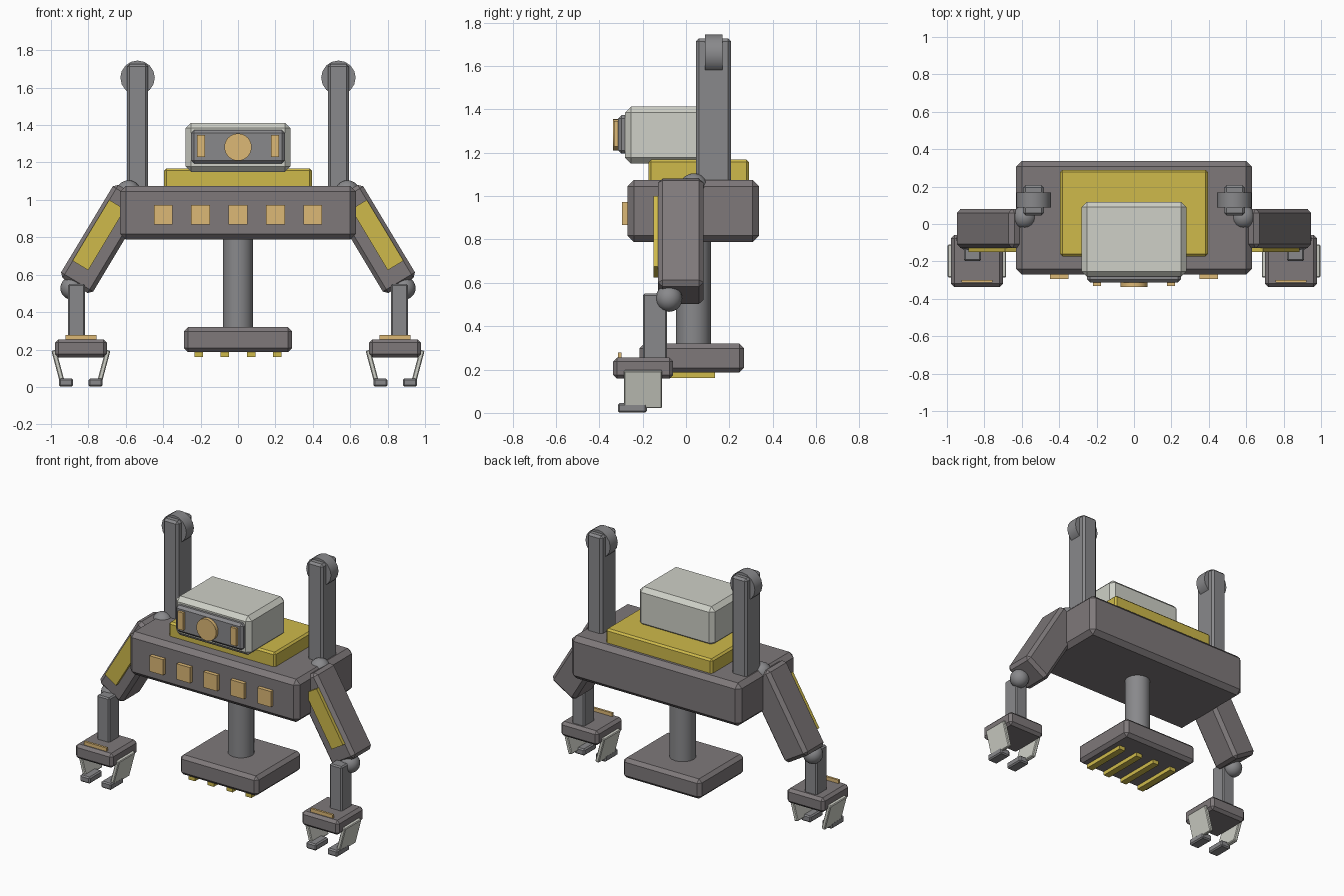
import bpy, bmesh, math
from mathutils import Matrix, Vector

if "Cube" in bpy.data.objects:
    bpy.data.objects.remove(bpy.data.objects["Cube"])


def material(name, rgb):
    m = bpy.data.materials.new(name)
    m.diffuse_color = (*rgb, 1)
    m.use_nodes = True
    m.node_tree.nodes["Principled BSDF"].inputs["Base Color"].default_value = m.diffuse_color
    return m


DARK = material("dark_grey", (0.21, 0.19, 0.195))
GREY = material("mid_grey", (0.25, 0.25, 0.26))
PALE = material("pale_shell", (0.62, 0.63, 0.57))
YELLOW = material("yellow", (0.62, 0.49, 0.07))
AMBER = material("amber", (0.72, 0.48, 0.18))


def finish(name, bm, mat, loc, rot_y=0.0, smooth=False):
    bmesh.ops.rotate(bm, verts=bm.verts, cent=(0, 0, 0),
                     matrix=Matrix.Rotation(rot_y, 3, 'Y'))
    me = bpy.data.meshes.new(name)
    bm.to_mesh(me)
    bm.free()
    me.materials.append(mat)
    ob = bpy.data.objects.new(name, me)
    ob.location = loc
    bpy.context.collection.objects.link(ob)
    if smooth:
        bpy.ops.object.select_all(action='DESELECT')
        ob.select_set(True)
        bpy.context.view_layer.objects.active = ob
        bpy.ops.object.shade_smooth_by_angle(angle=math.radians(35))
    return ob


def block(name, loc, size, mat, bevel=0.0, rot_y=0.0):
    """Chamfered box given by centre and size."""
    bm = bmesh.new()
    bmesh.ops.create_cube(bm, size=1)
    bmesh.ops.scale(bm, vec=size, verts=bm.verts)
    if bevel:
        bmesh.ops.bevel(bm, geom=bm.edges[:], offset=bevel, segments=1,
                        affect='EDGES', profile=0.5)
    return finish(name, bm, mat, loc, rot_y)


def span(name, lo, hi, mat, bevel=0.0):
    """Chamfered box given by its two extreme corners."""
    lo, hi = Vector(lo), Vector(hi)
    return block(name, (lo + hi) / 2, hi - lo, mat, bevel)


def cylinder(name, loc, r, depth, axis, mat, sides=16):
    bm = bmesh.new()
    bmesh.ops.create_cone(bm, cap_ends=True, segments=sides, radius1=r,
                          radius2=r, depth=depth)
    if axis == 'Y':
        bmesh.ops.rotate(bm, verts=bm.verts, cent=(0, 0, 0),
                         matrix=Matrix.Rotation(math.pi / 2, 3, 'X'))
    return finish(name, bm, mat, loc, smooth=True)


def ball(name, loc, r, mat):
    bm = bmesh.new()
    bmesh.ops.create_uvsphere(bm, u_segments=16, v_segments=10, radius=r)
    return finish(name, bm, mat, loc, smooth=True)


# Torso with deck plate and row of lights
span("body", (-0.63, -0.27, 0.787), (0.63, 0.337, 1.075), DARK, 0.03)
span("deck_plate", (-0.395, -0.173, 1.06), (0.395, 0.29, 1.168), YELLOW, 0.012)
for i in range(-2, 3):
    block("body_light", (0.2 * i, -0.277, 0.92), (0.1, 0.036, 0.105), AMBER)

# Head
span("head", (-0.28, -0.282, 1.15), (0.28, 0.118, 1.412), PALE, 0.028)
span("face_panel", (-0.25, -0.314, 1.195), (0.25, -0.26, 1.373), GREY, 0.016)
cylinder("eye", (0, -0.317, 1.282), 0.073, 0.04, 'Y', AMBER, 24)
for s in (-1, 1):
    block("face_light", (0.197 * s, -0.316, 1.287), (0.043, 0.03, 0.118), AMBER)

# Central column and foot
cylinder("column", (0, 0.034, 0.56), 0.081, 0.56, 'Z', GREY)
span("foot", (-0.29, -0.215, 0.186), (0.29, 0.268, 0.319), DARK, 0.022)
for i in range(4):
    span("foot_strip", (-0.233 + 0.14 * i, -0.19, 0.16),
         (-0.187 + 0.14 * i, 0.134, 0.195), YELLOW)

# Left and right masts, arms and grippers
for s in (-1, 1):
    span("mast", (0.537 * s - 0.056, 0.046, 1.03),
         (0.537 * s + 0.056, 0.208, 1.727), GREY, 0.014)
    cylinder("mast_cap", (0.537 * s, 0.128, 1.653), 0.092, 0.08, 'Y', GREY)

    tilt = -s * math.radians(31)
    ball("shoulder", (0.585 * s, 0.036, 1.04), 0.065, GREY)
    block("upper_arm", (0.722 * s, -0.024, 0.791), (0.2, 0.211, 0.58), DARK,
          0.022, tilt)
    block("arm_panel", (0.745 * s, -0.136, 0.812), (0.098, 0.03, 0.38), YELLOW,
          0, tilt)
    ball("elbow", (0.888 * s, -0.079, 0.528), 0.062, GREY)
    block("forearm", (0.863 * s, -0.143, 0.395), (0.092, 0.111, 0.31), GREY, 0.008)

    cx = 0.84 * s
    block("palm", (cx, -0.198, 0.206), (0.278, 0.278, 0.097), DARK, 0.018)
    block("palm_light", (cx, -0.306, 0.265), (0.165, 0.015, 0.026), AMBER)
    for f in (-1, 1):
        block("finger", (cx + 0.122 * f, -0.198, 0.11), (0.026, 0.176, 0.178),
              PALE, 0.005, f * math.radians(15))
        block("finger_tip", (cx + 0.079 * f, -0.247, 0.023),
              (0.075, 0.134, 0.044), GREY, 0.008)
